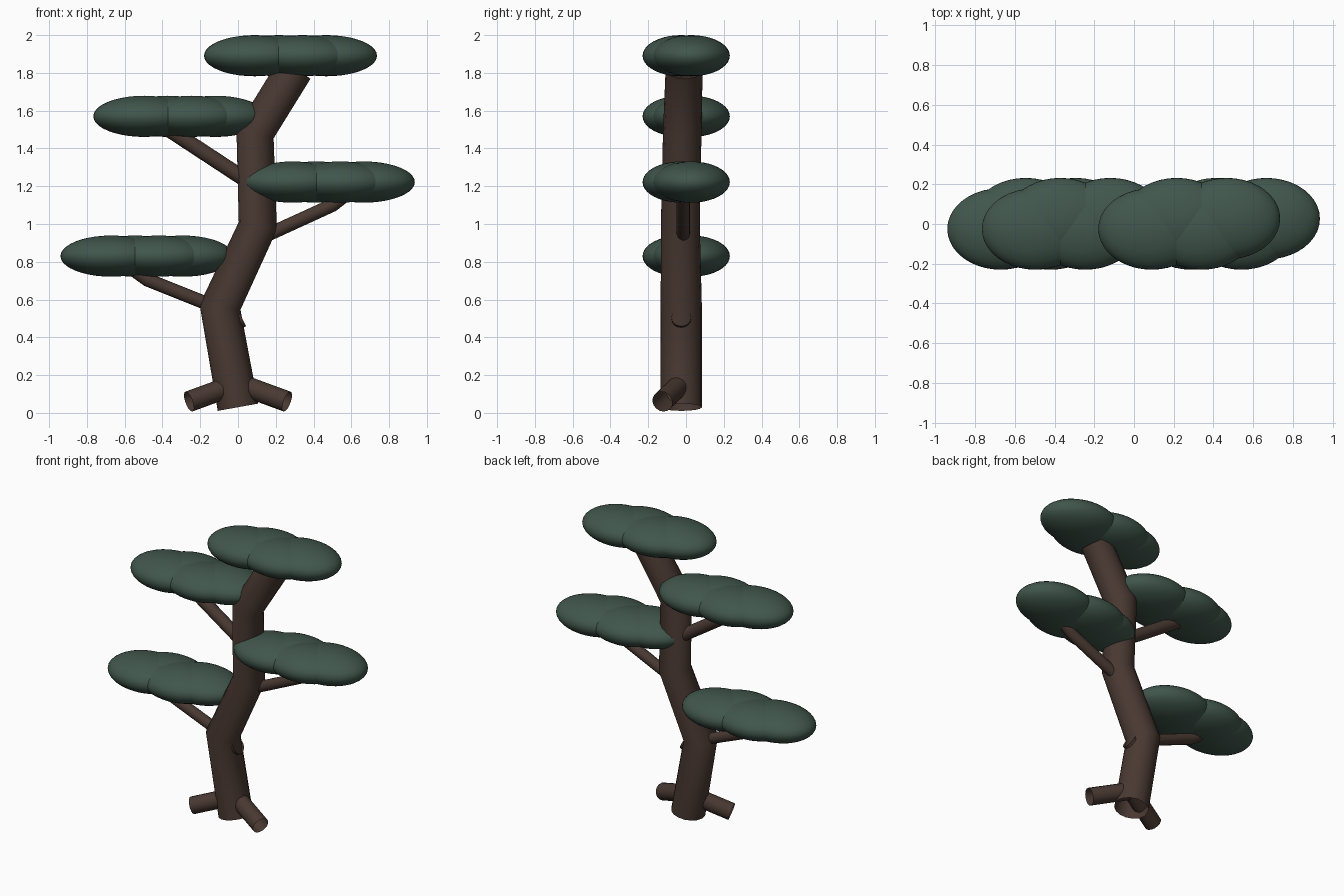
import bpy
import math

if "Cube" in bpy.data.objects:
    bpy.data.objects.remove(bpy.data.objects["Cube"])


def material(name, color):
    m = bpy.data.materials.new(name)
    m.diffuse_color = (*color, 1.0)
    m.use_nodes = True
    m.node_tree.nodes["Principled BSDF"].inputs["Base Color"].default_value = m.diffuse_color
    return m


BARK = material("dark_bark", (0.066, 0.040, 0.031))
LEAF = material("deep_green", (0.052, 0.093, 0.073))


def finish(obj, mat):
    obj.data.materials.clear()
    obj.data.materials.append(mat)
    bpy.ops.object.select_all(action='DESELECT')
    obj.select_set(True)
    bpy.context.view_layer.objects.active = obj


def tube(name, points, radii):
    """Open round tube swept along a bent path, one radius per point."""
    curve = bpy.data.curves.new(name, 'CURVE')
    curve.dimensions = '3D'
    curve.bevel_depth = 1.0
    curve.bevel_resolution = 6
    curve.use_fill_caps = False
    spline = curve.splines.new('POLY')
    spline.points.add(len(points) - 1)
    for p, co, r in zip(spline.points, points, radii):
        p.co = (*co, 1.0)
        p.radius = r
    obj = bpy.data.objects.new(name, curve)
    bpy.context.collection.objects.link(obj)
    finish(obj, BARK)
    bpy.ops.object.convert(target='MESH')
    obj = bpy.context.object
    finish(obj, BARK)
    bpy.ops.object.shade_smooth_by_angle(angle=math.radians(40))


# Crooked trunk
tube("trunk",
     [(0.0, -0.025, 0.03), (-0.095, -0.025, 0.56), (0.105, -0.03, 0.99),
      (0.09, -0.02, 1.48), (0.30, -0.01, 1.82)],
     [0.109, 0.109, 0.103, 0.102, 0.098])

# Two roots spreading sideways and forward
for side, name in ((-1, "root_left"), (1, "root_right")):
    tube(name, [(0.0, -0.025, 0.155), (side * 0.26, -0.125, 0.06)], [0.056] * 2)

# Cut branch stub
tube("branch_stub", [(-0.09, -0.025, 0.45), (0.02, -0.025, 0.505)], [0.052] * 2)

# Branches that carry the leaf pads
tube("branch_low",
     [(-0.08, -0.02, 0.545), (-0.48, -0.02, 0.705), (-0.57, -0.015, 0.77)],
     [0.036] * 3)
tube("branch_middle",
     [(0.1, -0.015, 0.917), (0.50, -0.015, 1.10), (0.59, -0.015, 1.17)],
     [0.036] * 3)
tube("branch_high", [(0.1, -0.02, 1.195), (-0.38, -0.01, 1.51)], [0.041] * 2)


# Leaf pads: four flattened balls staggered front and back
def leaf_pad(name, cx, cz):
    for i in range(4):
        x = cx + (i - 1.5) * 0.126
        y = -0.025 if i % 2 == 0 else 0.027
        bpy.ops.mesh.primitive_uv_sphere_add(segments=40, ring_count=20,
                                             radius=1, location=(x, y, cz))
        obj = bpy.context.object
        obj.name = f"{name}_{i + 1}"
        obj.scale = (0.269, 0.205, 0.109)
        bpy.ops.object.transform_apply(location=False, rotation=False, scale=True)
        finish(obj, LEAF)
        bpy.ops.object.shade_smooth()


leaf_pad("leaf_pad_low", -0.482, 0.83)
leaf_pad("leaf_pad_middle", 0.478, 1.222)
leaf_pad("leaf_pad_high", -0.308, 1.57)
leaf_pad("leaf_pad_top", 0.278, 1.891)
